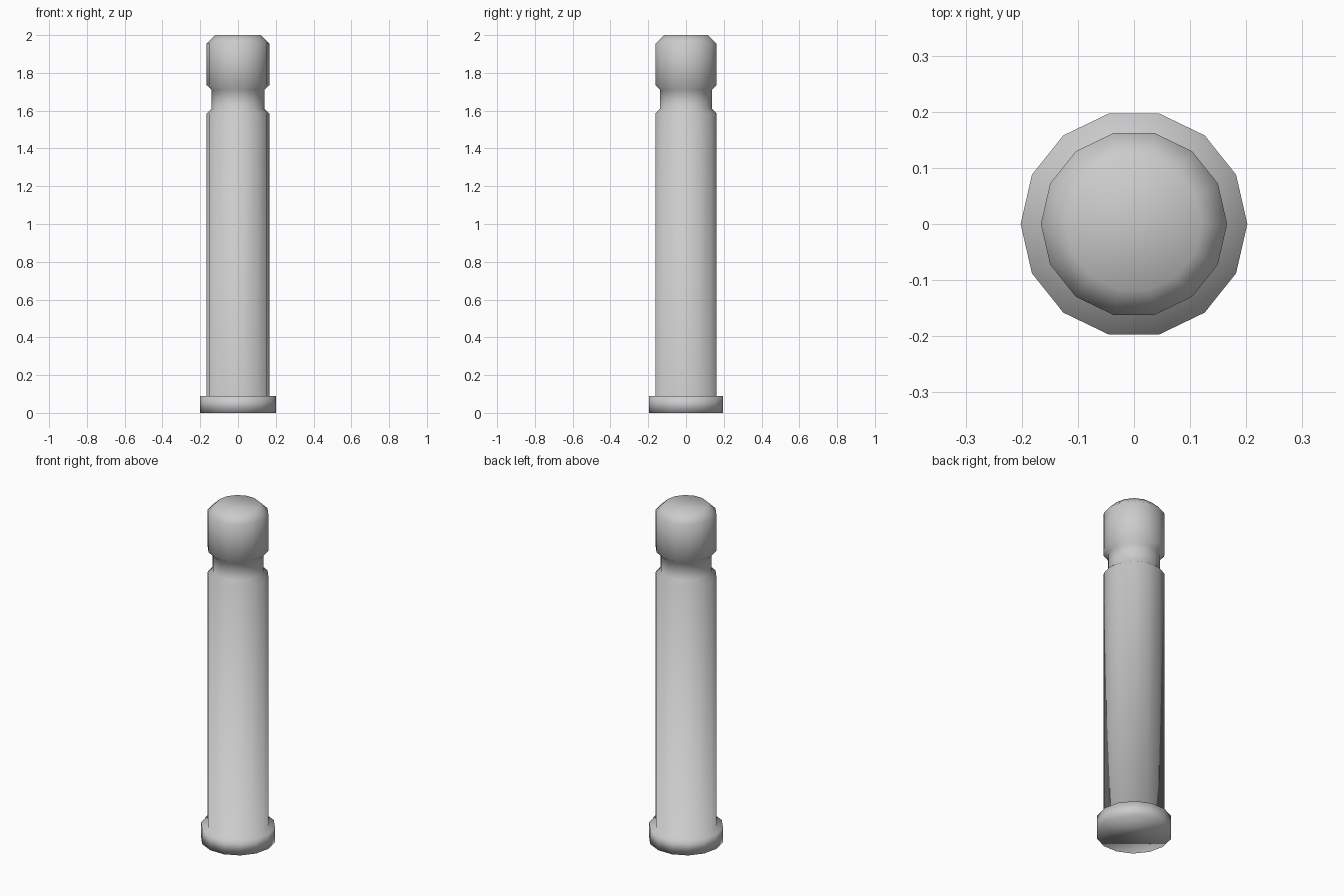
import bpy, bmesh, math

if "Cube" in bpy.data.objects:
    bpy.data.objects.remove(bpy.data.objects["Cube"])

SIDES = 14
# radius, height up the pin: flange, shaft, groove, chamfered head
PROFILE = [(0.202, 0.0), (0.202, 0.09), (0.166, 0.09), (0.166, 1.585),
           (0.14, 1.61), (0.14, 1.71), (0.166, 1.735), (0.166, 1.955), (0.12, 2.0)]


def lathe(name, profile, sides):
    bm = bmesh.new()
    rings = []
    for r, z in profile:
        rings.append([bm.verts.new((r * math.cos(2 * math.pi * i / sides),
                                    r * math.sin(2 * math.pi * i / sides), z))
                      for i in range(sides)])
    for lower, upper in zip(rings, rings[1:]):
        for i in range(sides):
            j = (i + 1) % sides
            bm.faces.new((lower[i], lower[j], upper[j], upper[i]))
    # flat end caps
    bm.faces.new(rings[0][::-1])
    bm.faces.new(rings[-1])
    for f in bm.faces:
        f.smooth = True
    mesh = bpy.data.meshes.new(name)
    bm.to_mesh(mesh)
    bm.free()
    obj = bpy.data.objects.new(name, mesh)
    bpy.context.collection.objects.link(obj)
    return obj


# grooved pin
lathe("grooved_pin", PROFILE, SIDES)
